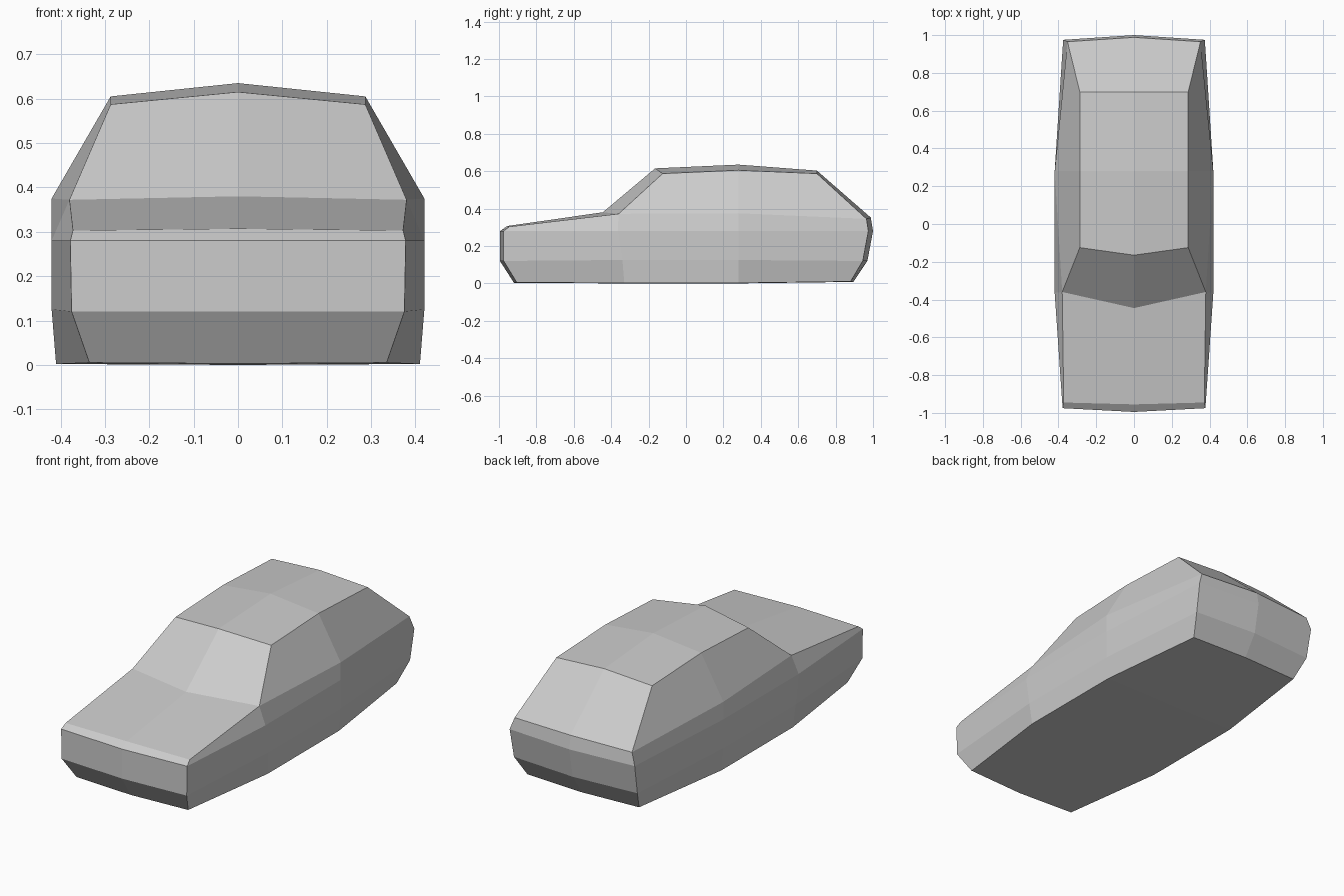
import bpy, bmesh

if "Cube" in bpy.data.objects:
    bpy.data.objects.remove(bpy.data.objects["Cube"])

# Half-body rings (x, y, z): front centre, front corner, cowl side, mid side, rear corner, rear centre
rings = [
    [(0, -.92, .003), (.335, -.905, .005), (.41, -.33, .002), (.41, .28, .002), (.335, .88, .01), (0, .895, .008)],
    [(0, -.995, .12), (.375, -.975, .12), (.42, -.34, .125), (.42, .28, .125), (.37, .945, .12), (0, .97, .12)],
    [(0, -.995, .28), (.378, -.975, .28), (.42, -.365, .28), (.42, .28, .28), (.375, .975, .28), (0, 1.0, .28)],
    [(0, -.955, .307), (.372, -.945, .303), (.38, -.36, .372), (.42, .28, .375), (.352, .965, .345), (0, .988, .352)],
]
# Roof rows: edge, centre
roof = [[(.287, -.125, .587), (0, -.165, .615)],
        [(.287, .28, .605), (0, .28, .635)],
        [(.287, .70, .587), (0, .70, .603)]]

bm = bmesh.new()
R = [[bm.verts.new(p) for p in ring] for ring in rings]
T = [[bm.verts.new(p) for p in row] for row in roof]
cowl = bm.verts.new((0, -.445, .38))
floor_a = bm.verts.new((0, -.33, 0))
floor_b = bm.verts.new((0, .28, 0))

# Lower body walls
for a, b in zip(R, R[1:]):
    for i in range(5):
        bm.faces.new((a[i], a[i + 1], b[i + 1], b[i]))
s, f = R[3], R[0]
# Bonnet, windscreen, cabin sides, rear window
bm.faces.new((s[0], s[1], s[2], cowl))
bm.faces.new((cowl, s[2], T[0][0], T[0][1]))
bm.faces.new((s[2], s[3], T[1][0], T[0][0]))
bm.faces.new((s[3], s[4], T[2][0], T[1][0]))
bm.faces.new((s[4], s[5], T[2][1], T[2][0]))
# Roof panels
for a, b in zip(T, T[1:]):
    bm.faces.new((a[0], b[0], b[1], a[1]))
# Underside
bm.faces.new((f[0], floor_a, f[2], f[1]))
bm.faces.new((floor_a, floor_b, f[3], f[2]))
bm.faces.new((floor_b, f[5], f[4], f[3]))
bmesh.ops.recalc_face_normals(bm, faces=bm.faces)

# Mirror the half into a closed body
bmesh.ops.mirror(bm, geom=bm.verts[:] + bm.edges[:] + bm.faces[:], axis='X', merge_dist=.001)
bmesh.ops.remove_doubles(bm, verts=bm.verts, dist=.0005)
bmesh.ops.recalc_face_normals(bm, faces=bm.faces)
mesh = bpy.data.meshes.new("car_body")
bm.to_mesh(mesh)
bm.free()
body = bpy.data.objects.new("car_body", mesh)
bpy.context.collection.objects.link(body)
